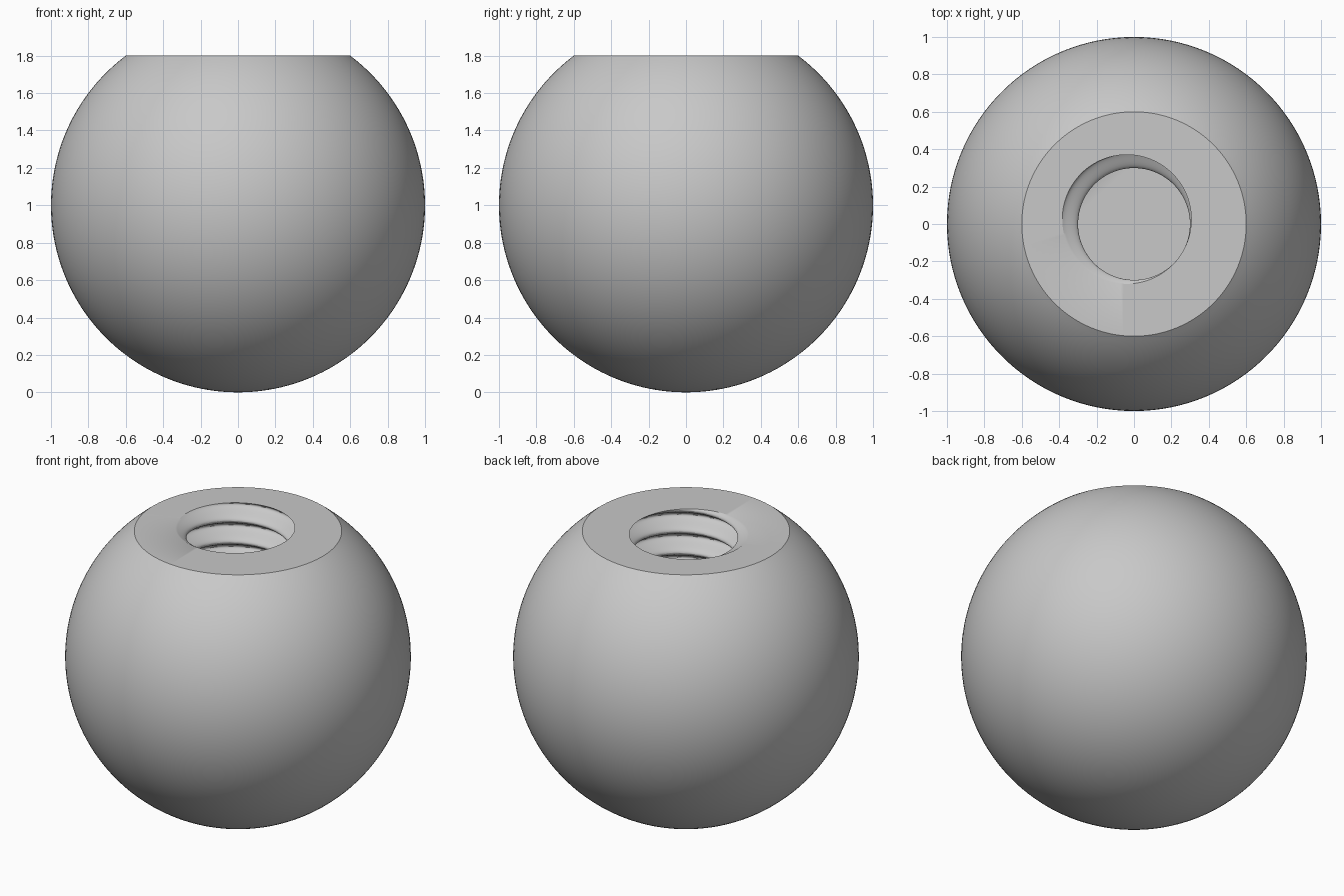
import bpy, bmesh, math

cube = bpy.data.objects.get("Cube")
if cube:
    bpy.data.objects.remove(cube, do_unlink=True)

SEGMENTS = 128
TOP = 1.8                 # height of the flat cut
HOLE_RADIUS = 0.345       # circle swept down the threaded hole
HOLE_OFFSET = 0.046       # how far that circle orbits from the axis
PITCH = 0.137
HOLE_DEPTH = 1.0
START = math.radians(147)

grey = bpy.data.materials.new("mid grey")
grey.use_nodes = True
colour = (0.58, 0.58, 0.58, 1)
grey.diffuse_color = colour
grey.node_tree.nodes["Principled BSDF"].inputs["Base Color"].default_value = colour

bm = bmesh.new()


def ring(radius, z, cx=0.0, cy=0.0):
    steps = [math.tau * i / SEGMENTS for i in range(SEGMENTS)]
    return [bm.verts.new((cx + radius * math.cos(a), cy + radius * math.sin(a), z))
            for a in steps]


def bridge(low, high):
    for i in range(SEGMENTS):
        j = (i + 1) % SEGMENTS
        bm.faces.new((low[i], low[j], high[j], high[i]))


# Ball, from the bottom pole up to the flat cut
rows = 64
cut_angle = math.pi - math.acos(TOP - 1)
rings = []
for k in range(1, rows + 1):
    a = cut_angle * k / rows
    rings.append(ring(math.sin(a), 1 - math.cos(a)))
pole = bm.verts.new((0, 0, 0))
for i in range(SEGMENTS):
    bm.faces.new((pole, rings[0][(i + 1) % SEGMENTS], rings[0][i]))

# Right-handed threaded hole: an off-centre circle that orbits as it descends
steps = int(HOLE_DEPTH / PITCH * 24)
for k in range(steps + 1):
    depth = HOLE_DEPTH * k / steps
    a = START - math.tau * depth / PITCH
    rings.append(ring(HOLE_RADIUS, TOP - depth,
                      HOLE_OFFSET * math.cos(a), HOLE_OFFSET * math.sin(a)))

# Skin between the rings, then the flat hole floor
for low, high in zip(rings, rings[1:]):
    bridge(low, high)
bm.faces.new(rings[-1])
bmesh.ops.recalc_face_normals(bm, faces=bm.faces)

mesh = bpy.data.meshes.new("ball_knob")
bm.to_mesh(mesh)
bm.free()
mesh.materials.append(grey)
knob = bpy.data.objects.new("ball_knob", mesh)
bpy.context.collection.objects.link(knob)

bpy.ops.object.select_all(action="DESELECT")
knob.select_set(True)
bpy.context.view_layer.objects.active = knob
bpy.ops.object.shade_smooth_by_angle(angle=math.radians(30))
